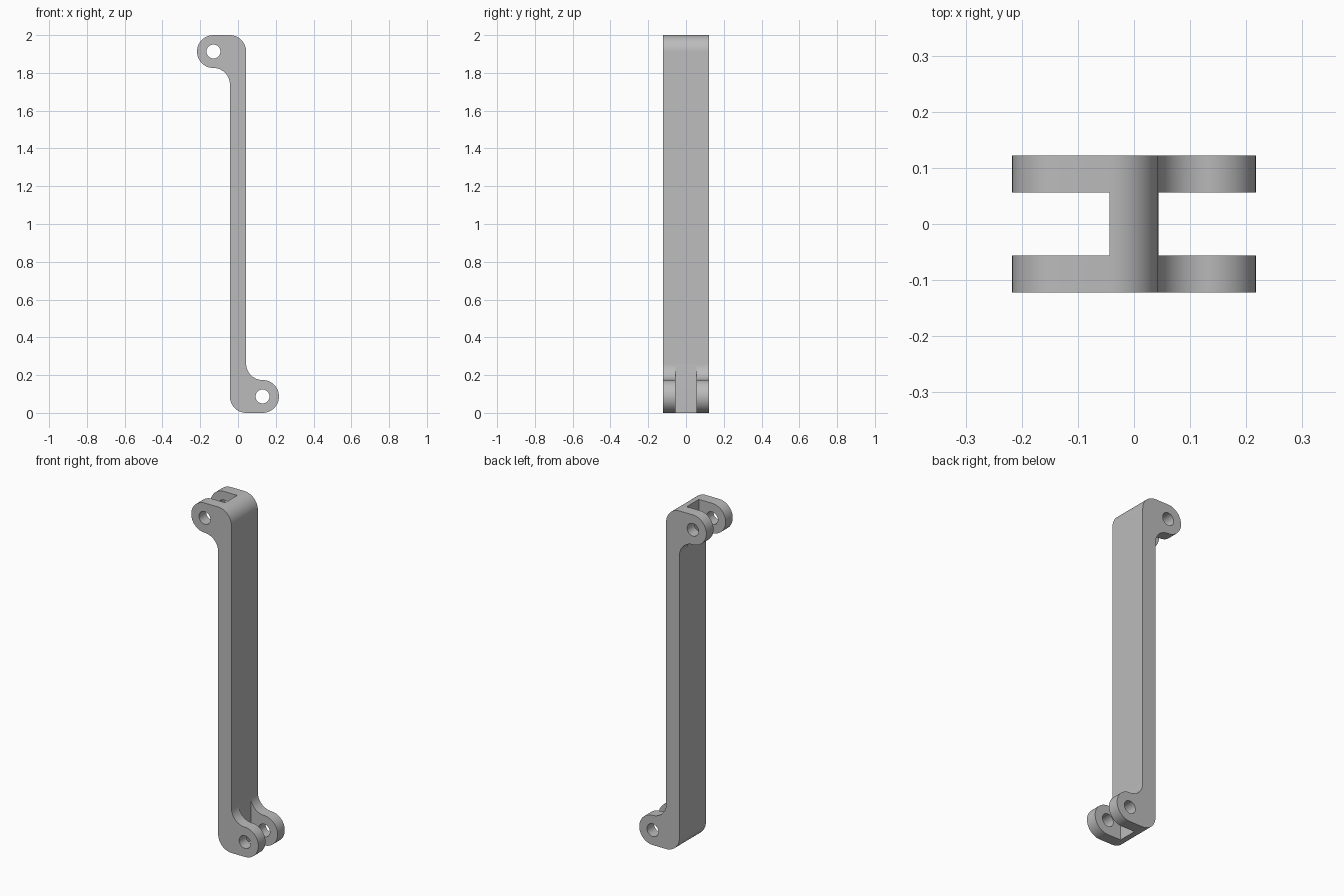
import bpy, bmesh
from math import sin, cos, radians, pi

if "Cube" in bpy.data.objects:
    bpy.data.objects.remove(bpy.data.objects["Cube"], do_unlink=True)

HALF_X = 0.043    # half thickness of the bar
HALF_Y = 0.122    # half width of the bar
R = 0.087         # lug, corner and fillet radius
PIN_X = 0.13      # pin offset from the centre line
PIN_R = 0.037
SLOT_Y = 0.056    # half width of the fork slot
HEIGHT = 2.0

grey = bpy.data.materials.new("plain grey")
grey.use_nodes = True
colour = (0.5, 0.5, 0.5, 1)
grey.diffuse_color = colour
grey.node_tree.nodes["Principled BSDF"].inputs["Base Color"].default_value = colour


def arc(cx, cz, r, start, end, steps):
    angles = [radians(start + (end - start) * i / steps) for i in range(steps + 1)]
    return [(cx + r * cos(a), cz + r * sin(a)) for a in angles]


def extrude_profile(name, points, half_width):
    """Extrude an x-z outline along y."""
    bm = bmesh.new()
    face = bm.faces.new([bm.verts.new((x, -half_width, z)) for x, z in points])
    moved = bmesh.ops.extrude_face_region(bm, geom=[face])["geom"]
    verts = [v for v in moved if isinstance(v, bmesh.types.BMVert)]
    bmesh.ops.translate(bm, verts=verts, vec=(0, 2 * half_width, 0))
    bmesh.ops.recalc_face_normals(bm, faces=bm.faces[:])
    mesh = bpy.data.meshes.new(name)
    bm.to_mesh(mesh)
    bm.free()
    obj = bpy.data.objects.new(name, mesh)
    bpy.context.collection.objects.link(obj)
    mesh.materials.append(grey)
    return obj


def turn(points):
    """Half turn about the middle of the link."""
    return [(-x, HEIGHT - z) for x, z in points]


# Link outline: rounded foot, pin lug and inner fillet, repeated at the top
foot = (arc(R - HALF_X, R, R, 180, 270, 16)
        + arc(PIN_X, R, R, -90, 90, 32)
        + arc(PIN_X, 3 * R, R, 270, 180, 16)[1:])
link = extrude_profile("link_bar", foot + turn(foot), HALF_Y)

# Fork slots and pin holes at both ends
inner, outer = HALF_X + 0.001, 0.4
slot = [(inner, -0.1), (outer, -0.1), (outer, 0.4), (inner, 0.4)]
hole = arc(PIN_X, R, PIN_R, 0, 348.75, 31)
cutters = []
for end, place in (("lower", lambda p: p), ("upper", turn)):
    cutters.append(extrude_profile(end + "_slot_cutter", place(slot), SLOT_Y))
    cutters.append(extrude_profile(end + "_pin_cutter", place(hole), 0.3))

bpy.ops.object.select_all(action='DESELECT')
link.select_set(True)
bpy.context.view_layer.objects.active = link
for cutter in cutters:
    cutter.hide_render = True
    mod = link.modifiers.new(cutter.name, 'BOOLEAN')
    mod.operation = 'DIFFERENCE'
    mod.solver = 'EXACT'
    mod.object = cutter
    bpy.ops.object.modifier_apply(modifier=mod.name)
for cutter in cutters:
    bpy.data.objects.remove(cutter, do_unlink=True)

bpy.ops.object.shade_smooth_by_angle(angle=pi / 6)
